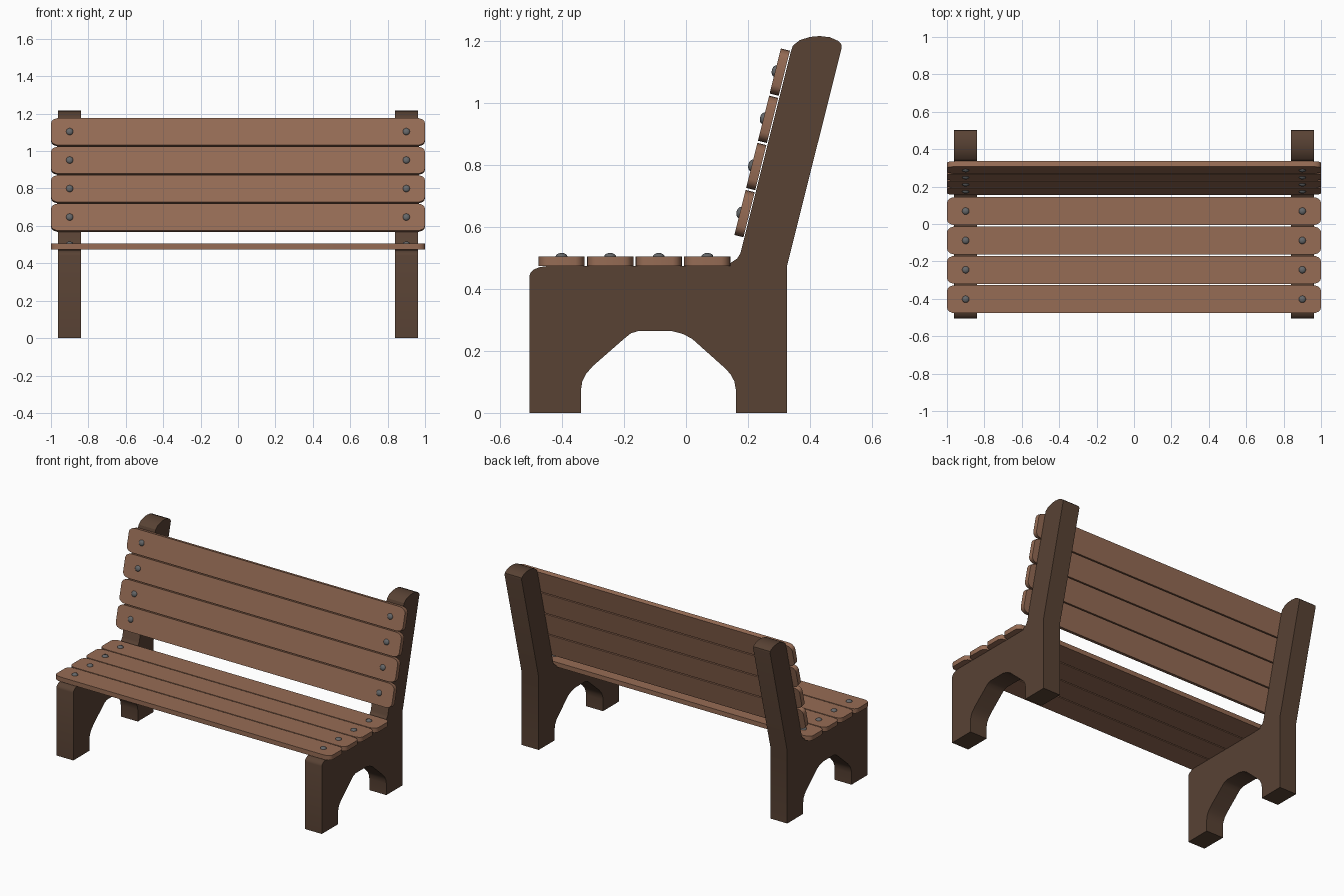
import bpy, bmesh, math
from mathutils import Matrix, Vector

if "Cube" in bpy.data.objects:
    bpy.data.objects.remove(bpy.data.objects["Cube"])


def material(name, rgb):
    m = bpy.data.materials.new(name)
    m.diffuse_color = (*rgb, 1)
    m.use_nodes = True
    m.node_tree.nodes["Principled BSDF"].inputs["Base Color"].default_value = m.diffuse_color
    return m


SLAT_WOOD = material("slat wood", (0.305, 0.150, 0.090))
FRAME_WOOD = material("dark frame wood", (0.098, 0.054, 0.034))
BOLT_METAL = material("bolt metal", (0.130, 0.135, 0.140))


def finish(bm, name, mat, matrix):
    bmesh.ops.recalc_face_normals(bm, faces=bm.faces)
    mesh = bpy.data.meshes.new(name)
    bm.to_mesh(mesh)
    bm.free()
    mesh.materials.append(mat)
    for p in mesh.polygons:
        p.use_smooth = True
    mesh.set_sharp_from_angle(angle=math.radians(30))
    ob = bpy.data.objects.new(name, mesh)
    ob.matrix_world = matrix
    bpy.context.collection.objects.link(ob)
    return ob


def prism(name, outline, depth, mat, matrix):
    """Outline in local xy, extruded symmetrically along local z."""
    bm = bmesh.new()
    face = bm.faces.new([bm.verts.new((x, y, -depth / 2)) for x, y in outline])
    ext = bmesh.ops.extrude_face_region(bm, geom=[face])
    verts = [v for v in ext["geom"] if isinstance(v, bmesh.types.BMVert)]
    bmesh.ops.translate(bm, verts=verts, vec=(0, 0, depth))
    return finish(bm, name, mat, matrix)


def bolt(name, matrix):
    """Low domed bolt head sitting on local z = 0."""
    bm = bmesh.new()
    bmesh.ops.create_uvsphere(bm, u_segments=16, v_segments=8, radius=0.019)
    bmesh.ops.scale(bm, verts=bm.verts, vec=(1, 1, 0.6))
    finish(bm, name, BOLT_METAL, matrix)


# Side frames: leg, arch, seat support and leaning back post in one profile (y, z)
frame = [
    (-0.506, 0), (-0.506, 0.442), (-0.502, 0.453), (-0.491, 0.463), (-0.475, 0.470), (-0.45, 0.474),
    (0.094, 0.474), (0.122, 0.477), (0.145, 0.485), (0.165, 0.498), (0.176, 0.516),
    (0.339, 1.168), (0.345, 1.186), (0.368, 1.204), (0.40, 1.214), (0.432, 1.217),
    (0.465, 1.213), (0.490, 1.202), (0.501, 1.192), (0.503, 1.180),
    (0.326, 0.474), (0.326, 0),
    (0.161, 0), (0.161, 0.075), (0.156, 0.102), (0.144, 0.125), (0.123, 0.147),
    (0.02, 0.239), (-0.01, 0.255), (-0.045, 0.264),
    (-0.155, 0.264), (-0.178, 0.257), (-0.197, 0.242),
    (-0.300, 0.152), (-0.322, 0.127), (-0.335, 0.102), (-0.339, 0.075), (-0.339, 0),
]
# local x -> world y, local y -> world z, local z -> world x
side = Matrix(((0, 0, 1, 0), (1, 0, 0, 0), (0, 1, 0, 0), (0, 0, 0, 1)))
for label, s in (("left", -1), ("right", 1)):
    prism(label + "_side_frame", frame, 0.123, FRAME_WOOD,
          Matrix.Translation((s * 0.9, 0, 0)) @ side)

# Slat outline: long board with rounded corners
corner = [(1.0, 0.045), (0.996, 0.057), (0.986, 0.067), (0.971, 0.073), (0.953, 0.075)]
half = corner + [(-x, y) for x, y in reversed(corner)]
slat = half + [(-x, -y) for x, y in half]


def slat_with_bolts(name, matrix):
    prism(name, slat, 0.03, SLAT_WOOD, matrix)
    for label, s in (("left", -1), ("right", 1)):
        bolt(f"{name}_{label}_bolt", matrix @ Matrix.Translation((s * 0.9, 0, 0.015)))


# Four seat slats and four leaning back slats
lean = math.radians(14)
step = Vector((0, math.sin(lean), math.cos(lean))) * 0.157
tilt = Matrix.Rotation(math.radians(90) - lean, 4, "X")
for i in range(4):
    slat_with_bolts(f"seat_slat_{i + 1}", Matrix.Translation((0, -0.402 + i * 0.157, 0.490)))
    slat_with_bolts(f"back_slat_{i + 1}",
                    Matrix.Translation(Vector((0, 0.189, 0.6435)) + step * i) @ tilt)
